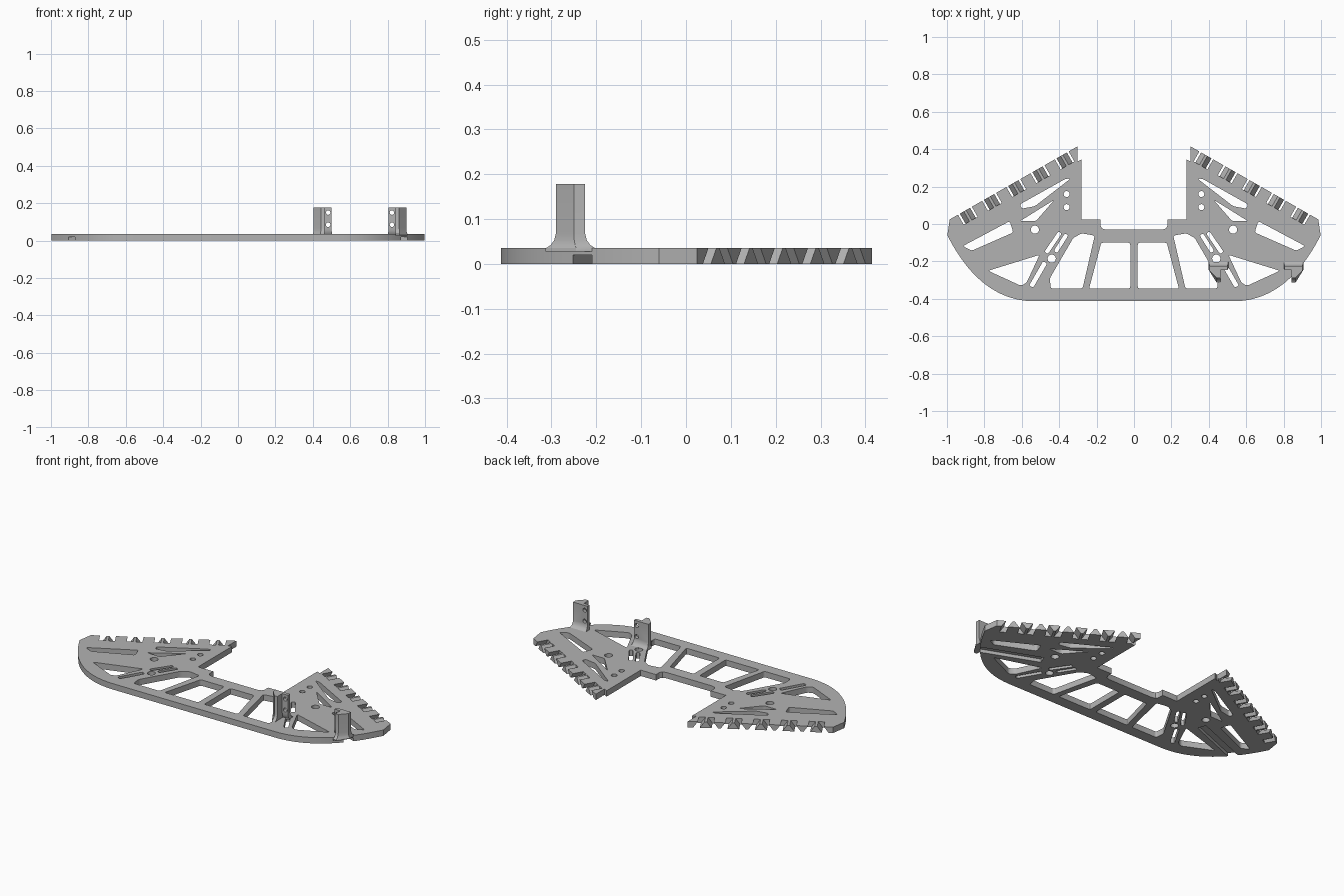
import bpy, bmesh, math
from mathutils import Vector

cube = bpy.data.objects.get("Cube")
if cube:
    bpy.data.objects.remove(cube)

T = 0.035  # plate thickness
grey = bpy.data.materials.new("plain grey")
grey.use_nodes = True
grey.diffuse_color = (0.45, 0.45, 0.45, 1)
grey.node_tree.nodes["Principled BSDF"].inputs["Base Color"].default_value = (0.45, 0.45, 0.45, 1)


def link(name, mesh):
    obj = bpy.data.objects.new(name, mesh)
    bpy.context.collection.objects.link(obj)
    return obj


def mirror(pts):
    return [(-x, y) for x, y in reversed(pts)]


def rounded(pts, r=0.012, steps=4):
    """Replace each corner with a short curve."""
    out = []
    for i, p in enumerate(pts):
        p, a, b = Vector(p), Vector(pts[i - 1]), Vector(pts[(i + 1) % len(pts)])
        s = p + (a - p).normalized() * min(r, (a - p).length * 0.45)
        e = p + (b - p).normalized() * min(r, (b - p).length * 0.45)
        for k in range(steps + 1):
            t = k / steps
            out.append(tuple(s * (1 - t) ** 2 + p * 2 * t * (1 - t) + e * t * t))
    return out


def circle(x, y, r, n=20):
    return [(x + r * math.cos(math.tau * i / n), y + r * math.sin(math.tau * i / n)) for i in range(n)]


def slit(a, b, w):
    a, b = Vector(a), Vector(b)
    n = (b - a).normalized().orthogonal() * w / 2
    return rounded([a + n, b + n, b - n, a - n], 0.01)


def loft(name, rings):
    """Closed solid through matching rings of 3D points."""
    bm = bmesh.new()
    loops = [[bm.verts.new(p) for p in ring] for ring in rings]
    n = len(loops[0])
    bm.faces.new(loops[0])
    bm.faces.new(loops[-1])
    for lo, hi in zip(loops, loops[1:]):
        for i in range(n):
            bm.faces.new((lo[i], lo[(i + 1) % n], hi[(i + 1) % n], hi[i]))
    bmesh.ops.recalc_face_normals(bm, faces=bm.faces)
    mesh = bpy.data.meshes.new(name)
    bm.to_mesh(mesh)
    bm.free()
    return link(name, mesh)


def cut(target, cutters):
    for c in cutters:
        m = target.modifiers.new("cut", "BOOLEAN")
        m.operation, m.solver, m.object = "DIFFERENCE", "EXACT", c
    bpy.context.view_layer.update()
    mesh = bpy.data.meshes.new_from_object(target.evaluated_get(bpy.context.evaluated_depsgraph_get()))
    target.modifiers.clear()
    target.data = mesh
    for c in cutters:
        bpy.data.objects.remove(c)


# Half outline, from the centre notch round the toothed wing to the front rim
half = [(0.15, -0.03), (0.17, -0.024), (0.18, -0.008), (0.18, 0.025), (0.28, 0.025),
        (0.28, 0.345), (0.302, 0.335), (0.302, 0.415), (0.985, 0.025), (0.998, -0.06)]
start, ctrl, end = Vector((0.998, -0.06)), Vector((0.82, -0.413)), Vector((0.53, -0.413))
for k in range(1, 25):
    t = k / 24
    half.append(tuple(start * (1 - t) ** 2 + ctrl * 2 * t * (1 - t) + end * t * t))

# Openings of one half
holes = [rounded(p) for p in (
    [(0.02, -0.1), (0.175, -0.1), (0.24, -0.345), (0.02, -0.345)],
    [(0.21, -0.062), (0.28, -0.05), (0.325, -0.075), (0.45, -0.29), (0.445, -0.345), (0.275, -0.345)],
    [(0.665, 0.015), (0.915, -0.118), (0.868, -0.143), (0.645, -0.045)],
    [(0.34, 0.242), (0.365, 0.242), (0.61, 0.105), (0.6, 0.082), (0.53, 0.095)],
    [(0.425, 0.13), (0.61, 0.015), (0.525, 0.015)],
    [(0.505, -0.165), (0.78, -0.25), (0.605, -0.33), (0.575, -0.315)])]
holes += [circle(0.36, 0.16, 0.016), circle(0.36, 0.09, 0.016),
          circle(0.53, -0.03, 0.022), circle(0.44, -0.185, 0.022),
          slit((0.36, -0.055), (0.42, -0.15), 0.022), slit((0.395, -0.045), (0.47, -0.155), 0.022),
          slit((0.475, -0.205), (0.55, -0.335), 0.025)]

# Base plate: filled, extruded curve
curve = bpy.data.curves.new("base_plate", "CURVE")
curve.dimensions, curve.fill_mode, curve.extrude = "2D", "BOTH", T / 2
for pts in [half + mirror(half)] + holes + [mirror(h) for h in holes]:
    spline = curve.splines.new("POLY")
    spline.points.add(len(pts) - 1)
    for sp, p in zip(spline.points, pts):
        sp.co = (p[0], p[1], 0, 1)
    spline.use_cyclic_u = True
temp = link("plate_curve", curve)
bpy.context.view_layer.update()
mesh = bpy.data.meshes.new_from_object(temp.evaluated_get(bpy.context.evaluated_depsgraph_get()))
bpy.data.objects.remove(temp)
bm = bmesh.new()
bm.from_mesh(mesh)
bmesh.ops.remove_doubles(bm, verts=bm.verts, dist=0.0001)
bmesh.ops.translate(bm, verts=bm.verts, vec=(0, 0, T / 2))
bmesh.ops.recalc_face_normals(bm, faces=bm.faces)
bm.to_mesh(mesh)
bm.free()
plate = link("base_plate", mesh)

# Alternately leaning slots along each wing edge, and a shallow channel under each arm
cutters = []
edge0 = Vector((0.302, 0.415))
along = (Vector((0.985, 0.025)) - edge0).normalized()
inward = Vector((along.y, -along.x))
for side in (1, -1):
    for i in range(10):
        lean = 0.016 if i % 2 else -0.016
        rings = []
        for z, off in ((-0.005, lean), (T + 0.005, -lean)):
            mid = edge0 + along * (0.06 + 0.0745 * i + off)
            ring = [mid + along * a + inward * d for a, d in
                    ((-0.018, -0.03), (0.018, -0.03), (0.018, 0.062), (-0.018, 0.062))]
            rings.append([(side * p.x, p.y, z) for p in ring])
        cutters.append(loft("slot_cutter", rings))
    a, b = Vector((0.95, -0.255)), Vector((0.56, -0.1))
    n = (b - a).normalized().orthogonal() * 0.026
    cutters.append(loft("channel_cutter", [[(side * p.x, p.y, z) for p in (a + n, b + n, b - n, a - n)]
                                           for z in (-0.01, 0.02)]))
cut(plate, cutters)

# Two mirrored upright brackets with flared feet and screw holes
section = [(0.405, -0.225), (0.5, -0.225), (0.5, -0.245), (0.462, -0.245),
           (0.462, -0.29), (0.443, -0.29), (0.405, -0.25)]
for name, flip in (("inner_bracket", False), ("outer_bracket", True)):
    def place(x):
        return 1.305 - x if flip else x
    rings = []
    for z, f in ((0.028, 1.7), (T, 1.7), (0.042, 1.35), (0.053, 1.12), (0.068, 1.0), (0.178, 1.0)):
        rings.append([(place(0.46 + (x - 0.46) * (1 + (f - 1) * 0.15)), -0.2575 + (y + 0.2575) * f, z)
                      for x, y in section])
    post = loft(name, rings)
    drills = [loft("drill", [[(place(x), y, z) for x, z in circle(0.482, h, 0.012, 16)] for y in (-0.35, -0.15)])
              for h in (0.15, 0.085)]
    cut(post, drills)
    post.data.materials.clear()
    post.data.materials.append(grey)

plate.data.materials.clear()
plate.data.materials.append(grey)
for obj in bpy.context.scene.objects:
    obj.select_set(obj.type == "MESH")
bpy.context.view_layer.objects.active = plate
bpy.ops.object.shade_smooth_by_angle(angle=math.radians(25))
